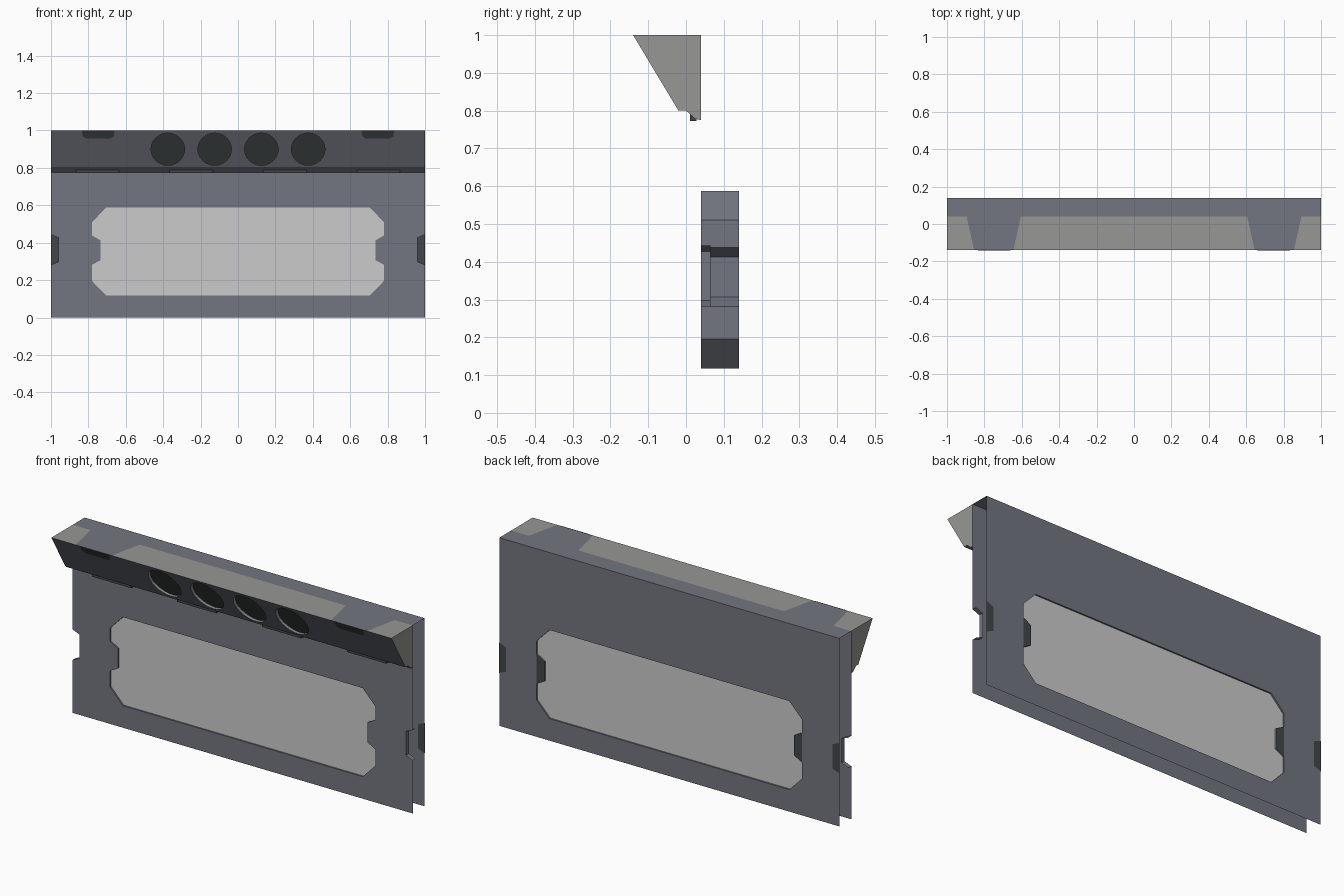
import bpy, bmesh, math
from mathutils import Vector

if "Cube" in bpy.data.objects:
    bpy.data.objects.remove(bpy.data.objects["Cube"])


def mat(name, rgb):
    m = bpy.data.materials.new(name)
    m.diffuse_color = (*rgb, 1)
    m.use_nodes = True
    m.node_tree.nodes["Principled BSDF"].inputs["Base Color"].default_value = m.diffuse_color
    return m


SLATE = mat("slate", (0.17, 0.18, 0.215))
GREY = mat("light grey", (0.31, 0.31, 0.30))
PANE = mat("pale pane", (0.60, 0.60, 0.60))
DARK = mat("charcoal", (0.055, 0.062, 0.066))


def finish(name, bm, m):
    me = bpy.data.meshes.new(name)
    bm.to_mesh(me)
    bm.free()
    me.materials.append(m)
    ob = bpy.data.objects.new(name, me)
    bpy.context.collection.objects.link(ob)
    return ob


def orient(bm, facing):
    bm.normal_update()
    for f in bm.faces:
        if f.normal.dot(Vector(facing)) < 0:
            f.normal_flip()


def sheet(name, loops, place, facing, m):
    """Flat sheet from an outline plus optional hole outlines."""
    bm = bmesh.new()
    for loop in loops:
        vs = [bm.verts.new(place(*p)) for p in loop]
        if len(loops) == 1:
            bm.faces.new(vs)
        else:
            for a, b in zip(vs, vs[1:] + vs[:1]):
                bm.edges.new((a, b))
    if len(loops) > 1:
        bmesh.ops.triangle_fill(bm, use_beauty=True, edges=bm.edges[:])
    orient(bm, facing)
    return finish(name, bm, m)


def strip(name, a, b, m, closed=True, flip=False):
    """Band of quads between two matching point rows."""
    bm = bmesh.new()
    va = [bm.verts.new(p) for p in a]
    vb = [bm.verts.new(p) for p in b]
    n = len(a)
    for i in range(n if closed else n - 1):
        j = (i + 1) % n
        f = bm.faces.new((va[i], va[j], vb[j], vb[i]))
        if flip:
            f.normal_flip()
    return finish(name, bm, m)


def at_y(y):
    return lambda x, z: (x, y, z)


def mirror_loop(half):
    return half + [(-x, z) for x, z in reversed(half)]


FRONT, BACK = 0.04, 0.14
SLOPE = 0.12 / 0.2


def slope(x, z, off=0.0):
    return (x, -0.14 + (1 - z) * SLOPE + off, z)


# outlines
window = mirror_loop([(0.705, 0.117), (0.78, 0.195), (0.78, 0.282), (0.735, 0.307),
                      (0.735, 0.413), (0.78, 0.438), (0.78, 0.51), (0.705, 0.588)])
notch = [(1, 0.282), (0.96, 0.298), (0.96, 0.427), (1, 0.443)]
front_outline = mirror_loop([(1, 0)] + notch + [(1, 1)])
back_outline = mirror_loop([(1, 0), (1, 1)])

# walls, window tunnel and panes
sheet("front_wall", [front_outline, window], at_y(FRONT), (0, -1, 0), SLATE)
sheet("back_wall", [back_outline, window], at_y(BACK), (0, 1, 0), SLATE)
strip("window_frame", [(x, FRONT, z) for x, z in window],
      [(x, BACK, z) for x, z in window], SLATE)
sheet("front_pane", [window], at_y(FRONT + 0.008), (0, -1, 0), PANE)
sheet("back_pane", [window], at_y(BACK - 0.008), (0, 1, 0), PANE)

# side notch lips and dark latch patches
for s, side in ((1, "right"), (-1, "left")):
    pts = [(s * x, z) for x, z in notch]
    strip(side + "_notch_lip", [(x, FRONT, z) for x, z in pts],
          [(x, FRONT + 0.025, z) for x, z in pts], SLATE, closed=False, flip=s > 0)
    sheet(side + "_latch_back", [pts], at_y(BACK + 0.001), (0, 1, 0), DARK)
    sheet(side + "_latch_front", [pts], at_y(BACK - 0.001), (0, -1, 0), DARK)
    tab = [(s * x, z) for x, z in window[2:6]]
    sheet(side + "_window_tab", [tab], at_y(BACK + 0.001), (0, 1, 0), DARK)

    # canopy end cap
    cap = [(-0.14, 1), (0.04, 1), (0.04, 0.775), (0.025, 0.778), (0, 0.8), (-0.02, 0.8)]
    sheet(side + "_canopy_end", [cap], lambda y, z: (s, y, z), (s, 0, 0), GREY)

    # dark marks on the upper edge of the slope
    mark = [(s * 0.66, 1), (s * 0.665, 0.968), (s * 0.685, 0.957),
            (s * 0.81, 0.957), (s * 0.83, 0.968), (s * 0.835, 1)]
    sheet(side + "_canopy_mark", [mark], lambda x, z: slope(x, z, -0.002), (0, -1, 0), DARK)

# canopy slope with four recessed round lamps
circles = [[(cx + 0.09 * math.cos(math.tau * i / 24), 0.9 + 0.086 * math.sin(math.tau * i / 24))
            for i in range(24)] for cx in (-0.375, -0.125, 0.125, 0.375)]
sheet("canopy_slope", [mirror_loop([(1, 0.8), (1, 1)])] + circles, slope, (0, -1, 0), SLATE)
for i, c in enumerate(circles):
    strip(f"lamp_rim_{i}", [slope(*p) for p in c], [slope(*p, 0.018) for p in c], GREY)
    sheet(f"lamp_disc_{i}", [c], lambda x, z: slope(x, z, 0.018), (0, -1, 0), DARK)

# canopy underside and its small trim tabs
under = [(-0.02, 0.8), (0, 0.8), (0.025, 0.778), (0.04, 0.775)]
strip("canopy_underside", [(-1, y, z) for y, z in under],
      [(1, y, z) for y, z in under], SLATE, closed=False)
for i, cx in enumerate((-0.75, -0.25, 0.25, 0.75)):
    bm = bmesh.new()
    bmesh.ops.create_cube(bm, size=1)
    for v in bm.verts:
        v.co = (cx + v.co.x * 0.23, 0.019 + v.co.y * 0.018, 0.781 + v.co.z * 0.018)
    finish(f"trim_tab_{i}", bm, DARK)

# top: slate rear strip, grey front strip with two slate bands
edges_front = [-1, -0.855, -0.645, 0.645, 0.855, 1]
edges_rear = [-1, -0.895, -0.605, 0.605, 0.895, 1]
for i in range(5):
    quad = [(edges_front[i], -0.14), (edges_front[i + 1], -0.14),
            (edges_rear[i + 1], FRONT), (edges_rear[i], FRONT)]
    sheet(f"canopy_top_{i}", [quad], lambda x, y: (x, y, 1), (0, 0, 1), SLATE if i % 2 else GREY)
sheet("wall_top", [[(-1, FRONT), (1, FRONT), (1, BACK), (-1, BACK)]],
      lambda x, y: (x, y, 1), (0, 0, 1), SLATE)
